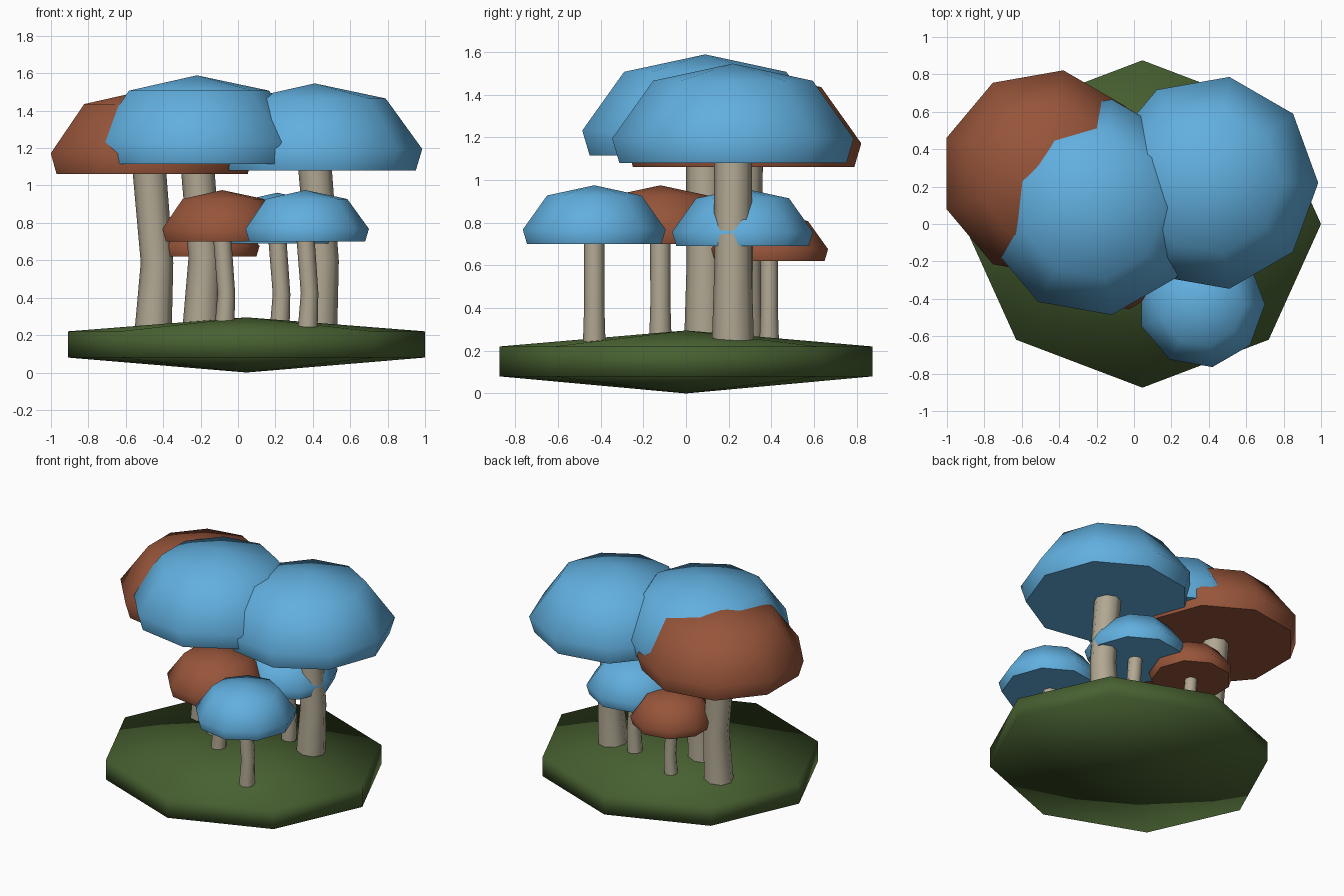
import bpy, bmesh, math

cube = bpy.data.objects.get("Cube")
if cube:
    bpy.data.objects.remove(cube, do_unlink=True)


def material(name, rgb):
    mat = bpy.data.materials.new(name)
    mat.use_nodes = True
    mat.diffuse_color = (*rgb, 1)
    mat.node_tree.nodes["Principled BSDF"].inputs["Base Color"].default_value = (*rgb, 1)
    return mat


BLUE = material("sky_blue", (0.12, 0.43, 0.74))
BROWN = material("red_brown", (0.31, 0.09, 0.042))
GREEN = material("moss_green", (0.063, 0.116, 0.03))
TAN = material("stem_tan", (0.44, 0.39, 0.29))


def loft(name, rings, sides, mat, sharp_angle):
    """Skin round rings (x, y, z, radius); a zero radius makes a point."""
    bm = bmesh.new()
    loops = []
    for x, y, z, r in rings:
        count = sides if r else 1
        loops.append([bm.verts.new((x + r * math.cos(math.tau * i / sides),
                                    y + r * math.sin(math.tau * i / sides), z))
                      for i in range(count)])
    for low, high in zip(loops, loops[1:]):
        for i in range(sides):
            j = (i + 1) % sides
            if len(low) == 1:
                bm.faces.new((low[0], high[j], high[i]))
            elif len(high) == 1:
                bm.faces.new((low[i], low[j], high[0]))
            else:
                bm.faces.new((low[i], low[j], high[j], high[i]))
    # Flat ends where the skin does not close to a point
    if len(loops[0]) > 1:
        bm.faces.new(loops[0][::-1])
    if len(loops[-1]) > 1:
        bm.faces.new(loops[-1])
    mesh = bpy.data.meshes.new(name)
    bm.to_mesh(mesh)
    bm.free()
    mesh.materials.append(mat)
    obj = bpy.data.objects.new(name, mesh)
    bpy.context.collection.objects.link(obj)
    bpy.ops.object.select_all(action='DESELECT')
    obj.select_set(True)
    bpy.context.view_layer.objects.active = obj
    bpy.ops.object.shade_smooth_by_angle(angle=math.radians(sharp_angle))
    return obj


def mushroom(name, x, y, z, radius, stem_radius, mat):
    """Domed cap with a flat underside at height z, on a slightly bent stem."""
    profile = [(0.94, 0), (1, 0.2), (0.66, 0.67), (0, 0.81)]
    loft(name + "_cap", [(x, y, z + h * radius, r * radius) for r, h in profile],
         9, mat, 65)
    foot = 0.2
    bend = foot + (z - foot) * 0.45
    loft(name + "_stem", [(x + 0.2 * stem_radius, y, foot, stem_radius),
                          (x + 0.42 * stem_radius, y, bend, stem_radius * 0.87),
                          (x, y, z + 0.03, stem_radius * 0.9)], 8, TAN, 65)


# Mossy mound: a squat, fully smooth lens
mound = loft("ground_mound", [(0, 0, 0, 0), (0, 0, 0.08, 1),
                              (0, 0, 0.22, 1), (0, 0, 0.295, 0)], 8, GREEN, 180)
mound.location.x = 0.045
mound.scale = (0.955, 0.875, 1)

# Tall mushrooms
mushroom("tall_left", 0.41, 0.22, 1.08, 0.575, 0.1, BLUE)
mushroom("tall_middle", -0.22, 0.09, 1.115, 0.585, 0.1, BLUE)
mushroom("tall_right", -0.475, 0.27, 1.06, 0.56, 0.1, BROWN)

# Short mushrooms
mushroom("short_front", 0.36, -0.43, 0.70, 0.34, 0.054, BLUE)
mushroom("short_middle", -0.085, -0.12, 0.70, 0.34, 0.054, BROWN)
mushroom("short_back_left", 0.21, 0.265, 0.69, 0.335, 0.054, BLUE)
mushroom("short_back_right", -0.165, 0.39, 0.62, 0.28, 0.047, BROWN)
